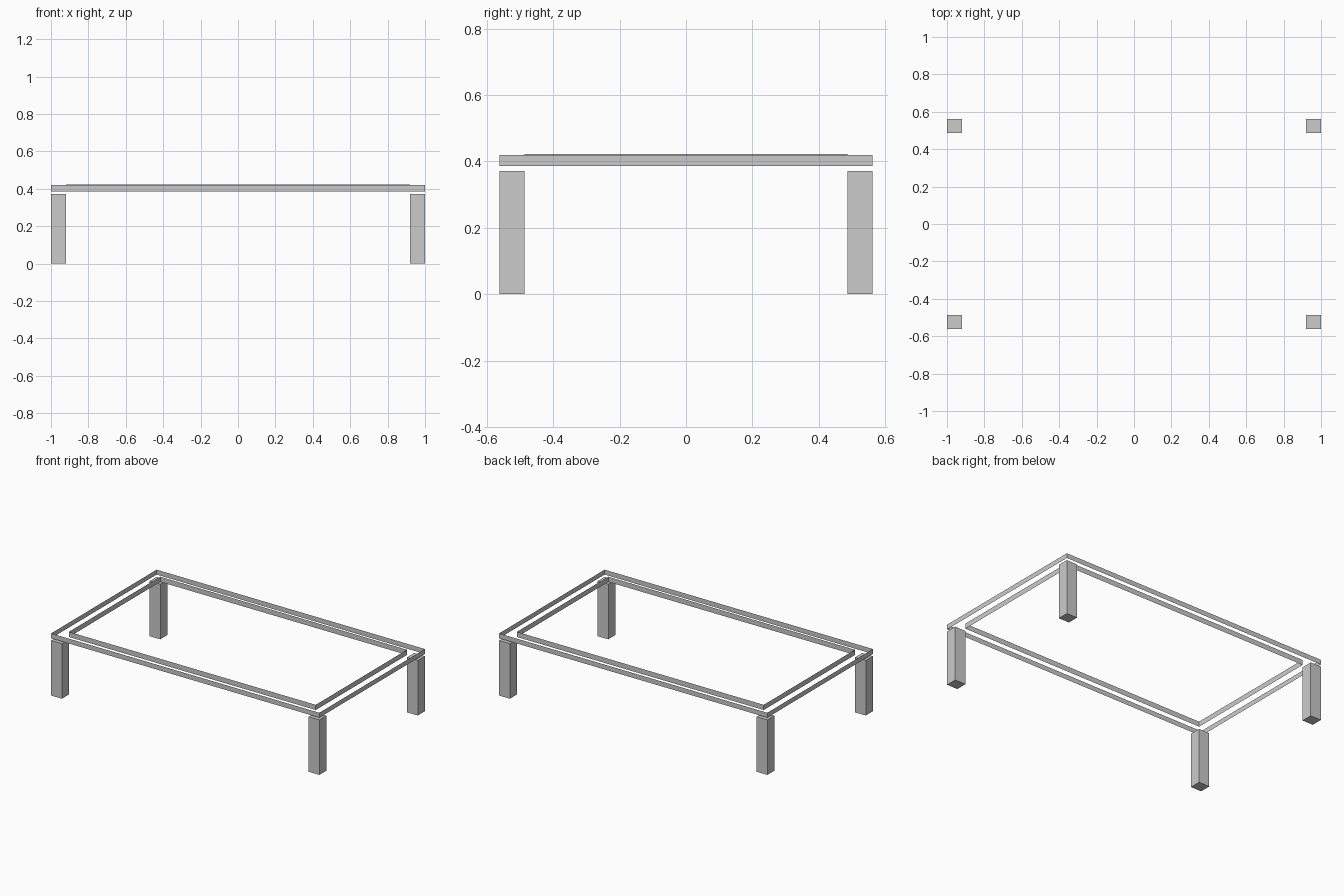
import bpy
import bmesh
from mathutils import Matrix, Vector

if "Cube" in bpy.data.objects:
    bpy.data.objects.remove(bpy.data.objects["Cube"])

OUTER = (1.0, 0.562)      # half size of the table
INNER = (0.92, 0.486)     # half size of the opening
LEG_TOP = 0.371


def finish(name, bm):
    mesh = bpy.data.meshes.new(name)
    bm.to_mesh(mesh)
    bm.free()
    obj = bpy.data.objects.new(name, mesh)
    bpy.context.collection.objects.link(obj)
    return obj


def box(name, lo, hi):
    lo, hi = Vector(lo), Vector(hi)
    bm = bmesh.new()
    bmesh.ops.create_cube(bm, size=1, matrix=Matrix.Translation((lo + hi) / 2)
                          @ Matrix.Diagonal((*(hi - lo), 1)))
    return finish(name, bm)


def band(name, half, z0, z1):
    """Thin upright sheet running around a rectangle, open above and below."""
    bm = bmesh.new()
    x, y = half
    corners = [(-x, -y), (x, -y), (x, y), (-x, y)]
    low = [bm.verts.new((*c, z0)) for c in corners]
    high = [bm.verts.new((*c, z1)) for c in corners]
    for i in range(4):
        j = (i + 1) % 4
        bm.faces.new((low[i], low[j], high[j], high[i]))
    return finish(name, bm)


# Square legs in the four corners
for side, sx in (("left", -1), ("right", 1)):
    for end, sy in (("front", -1), ("back", 1)):
        xs = sorted((sx * INNER[0], sx * OUTER[0]))
        ys = sorted((sy * INNER[1], sy * OUTER[1]))
        box(f"{end}_{side}_leg", (xs[0], ys[0], 0), (xs[1], ys[1], LEG_TOP))

# Table top rims: outer frame edge and inner panel edge
band("outer_frame_edge", OUTER, 0.386, 0.419)
band("inner_panel_edge", INNER, 0.387, 0.422)
